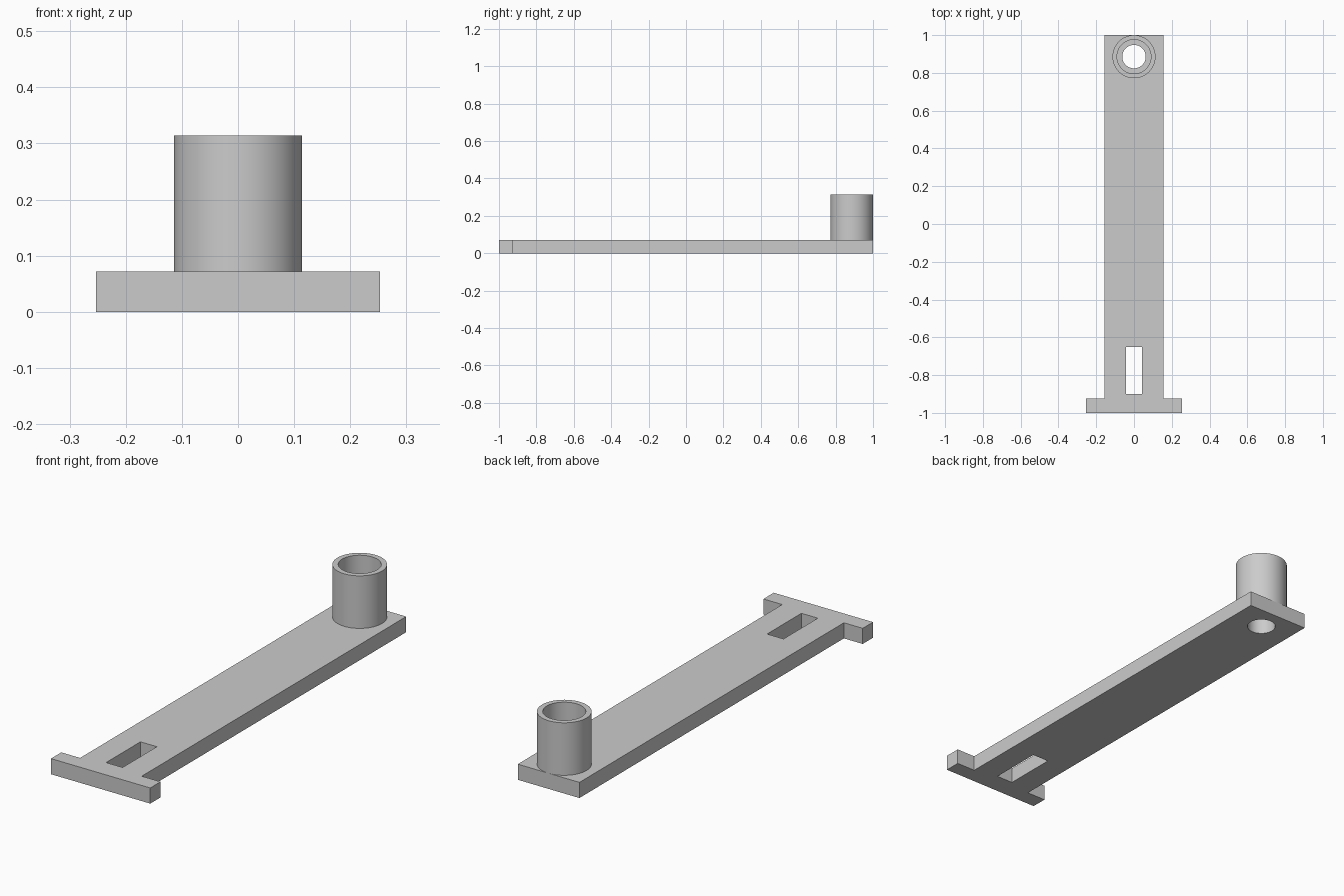
import bpy
import bmesh
from math import cos, sin, pi, radians

cube = bpy.data.objects.get("Cube")
if cube:
    bpy.data.objects.remove(cube, do_unlink=True)

THICK = 0.072          # plate thickness
TOP = 0.314            # top of the tube
TUBE_Y = 0.886
OUTER, INNER, HOLE = 0.114, 0.09, 0.062
SEGMENTS = 64

grey = bpy.data.materials.new("light_grey")
grey.use_nodes = True
colour = (0.6, 0.6, 0.6, 1)
grey.diffuse_color = colour
grey.node_tree.nodes["Principled BSDF"].inputs["Base Color"].default_value = colour


def circle(radius):
    angles = [2 * pi * i / SEGMENTS for i in range(SEGMENTS)]
    return [(radius * cos(a), TUBE_Y + radius * sin(a)) for a in angles]


def extruded_plate(name, loops, height):
    """Fill an outline with its holes and extrude it up from the ground."""
    curve = bpy.data.curves.new(name, 'CURVE')
    curve.dimensions = '2D'
    curve.fill_mode = 'BOTH'
    curve.extrude = height / 2
    for loop in loops:
        spline = curve.splines.new('POLY')
        spline.points.add(len(loop) - 1)
        for point, (x, y) in zip(spline.points, loop):
            point.co = (x, y, height / 2, 1)
        spline.use_cyclic_u = True
    obj = bpy.data.objects.new(name, curve)
    obj.location.z = height / 2
    bpy.context.collection.objects.link(obj)
    select(obj)
    bpy.ops.object.convert(target='MESH')
    return bpy.context.object


def select(obj):
    bpy.ops.object.select_all(action='DESELECT')
    obj.select_set(True)
    bpy.context.view_layer.objects.active = obj


def finish(obj):
    """Weld, face outwards, colour and shade a part."""
    bm = bmesh.new()
    bm.from_mesh(obj.data)
    bmesh.ops.remove_doubles(bm, verts=bm.verts, dist=0.0001)
    bmesh.ops.recalc_face_normals(bm, faces=bm.faces)
    bm.to_mesh(obj.data)
    bm.free()
    obj.data.materials.clear()
    obj.data.materials.append(grey)
    select(obj)
    bpy.ops.object.shade_smooth_by_angle(angle=radians(30))


# T-shaped plate with a slot near the crossbar and a bolt hole
right_half = [(0.253, -1), (0.253, -0.925), (0.157, -0.925), (0.157, 1)]
outline = right_half + [(-x, y) for x, y in reversed(right_half)]
slot = [(-0.042, -0.9), (0.042, -0.9), (0.042, -0.65), (-0.042, -0.65)]
plate = extruded_plate("t_plate", [outline, slot, circle(HOLE)], THICK)
# rest the plate exactly on the ground
lowest = min(v.co.z for v in plate.data.vertices)
plate.location.z = -lowest
finish(plate)

# Hollow tube standing on the plate over the hole
bm = bmesh.new()
profile = [(OUTER, THICK), (OUTER, TOP), (INNER, TOP), (INNER, THICK)]
rings = [[bm.verts.new((x, y, z)) for x, y in circle(r)] for r, z in profile]
for low, high in zip(rings, rings[1:] + rings[:1]):
    for i in range(SEGMENTS):
        j = (i + 1) % SEGMENTS
        bm.faces.new((low[i], low[j], high[j], high[i]))
mesh = bpy.data.meshes.new("tube")
bm.to_mesh(mesh)
bm.free()
tube = bpy.data.objects.new("tube", mesh)
bpy.context.collection.objects.link(tube)
finish(tube)
